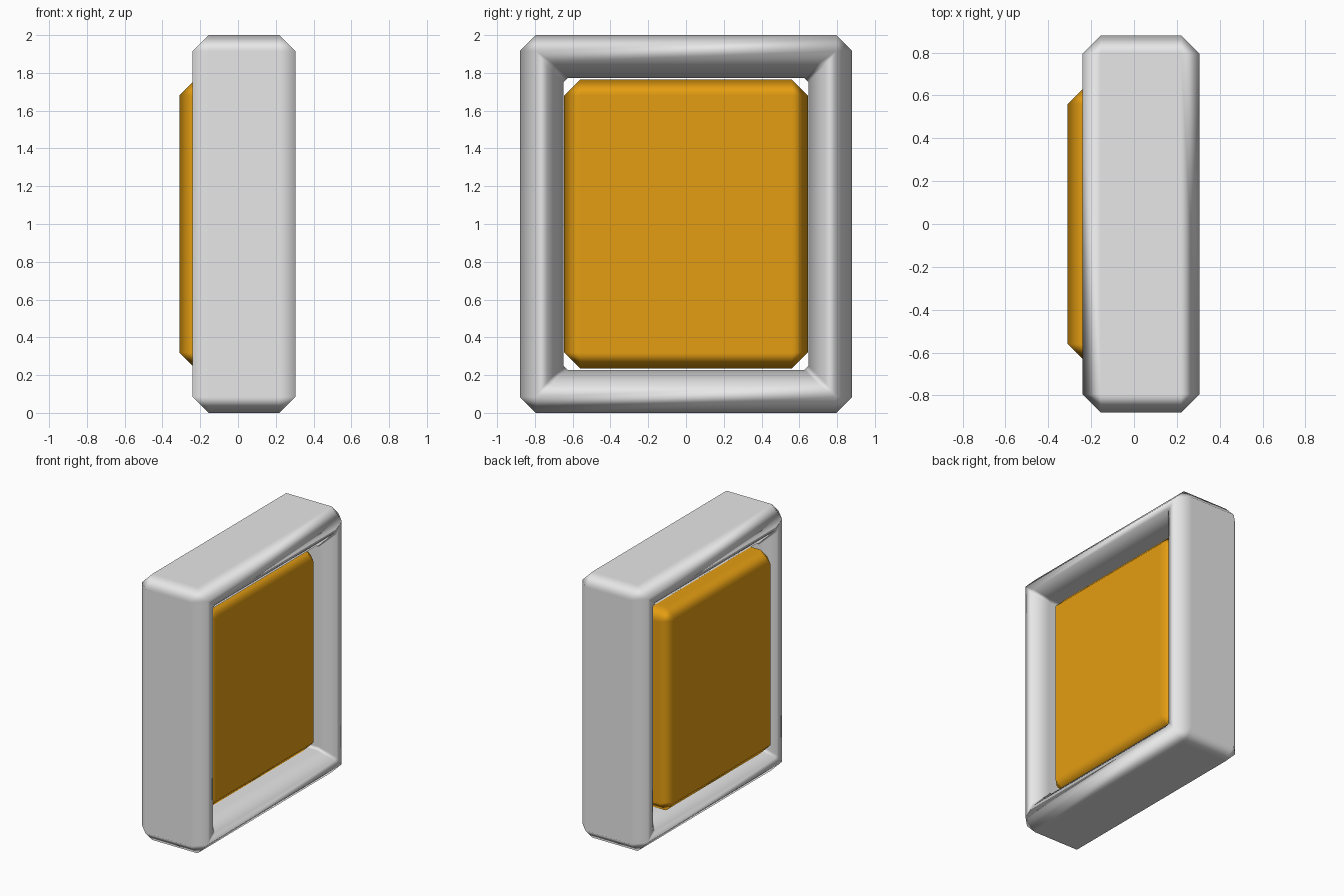
import bpy
import bmesh

default_cube = bpy.data.objects.get("Cube")
if default_cube:
    bpy.data.objects.remove(default_cube, do_unlink=True)

BEVEL = 0.085
THICK = 0.545


def make_material(name, rgb):
    mat = bpy.data.materials.new(name)
    mat.use_nodes = True
    mat.diffuse_color = (*rgb, 1)
    mat.node_tree.nodes["Principled BSDF"].inputs["Base Color"].default_value = (*rgb, 1)
    return mat


def ring(bm, x, half_y, half_z, cut):
    """Rectangle in the YZ plane with its corners cut off, centred on z = 1."""
    points = []
    for sy, sz in ((1, 1), (-1, 1), (-1, -1), (1, -1)):
        pair = [(sy * half_y, sz * (half_z - cut)), (sy * (half_y - cut), sz * half_z)]
        points += pair if sy * sz > 0 else pair[::-1]
    return [bm.verts.new((x, y, 1 + z)) for y, z in points]


def loft(name, sections, closed, mat):
    """Bridge the sections in order; join the ends or cap them."""
    bm = bmesh.new()
    rings = [ring(bm, *s) for s in sections]
    pairs = list(zip(rings, rings[1:]))
    if closed:
        pairs.append((rings[-1], rings[0]))
    else:
        bm.faces.new(rings[0])
        bm.faces.new(rings[-1])
    for a, b in pairs:
        for i in range(len(a)):
            j = (i + 1) % len(a)
            bm.faces.new((a[i], a[j], b[j], b[i]))
    bmesh.ops.remove_doubles(bm, verts=bm.verts, dist=0.0005)
    bmesh.ops.recalc_face_normals(bm, faces=bm.faces)
    for face in bm.faces:
        face.smooth = True
    mesh = bpy.data.meshes.new(name)
    bm.to_mesh(mesh)
    bm.free()
    mesh.materials.append(mat)
    obj = bpy.data.objects.new(name, mesh)
    bpy.context.collection.objects.link(obj)
    # Broad faces stay flat while the bevels blend smoothly
    weighted = obj.modifiers.new("Weighted normals", "WEIGHTED_NORMAL")
    weighted.weight = 100
    return obj


def bevelled_box(x0, half_y, half_z):
    """Four sections of a box with every edge bevelled."""
    x1 = x0 + THICK
    face = (half_y - BEVEL, half_z - BEVEL, 0)
    side = (half_y, half_z, BEVEL)
    return [(x0, *face), (x0 + BEVEL, *side), (x1 - BEVEL, *side), (x1, *face)]


grey = make_material("light grey", (0.8, 0.8, 0.8))
amber = make_material("amber", (0.78, 0.34, 0.006))

# Frame: bevelled outside, then back through the bevelled opening
left, right = -0.24, -0.24 + THICK
hole_y, hole_z, hole_cut = 0.648, 0.772, 0.022
lip = (hole_y + BEVEL, hole_z + BEVEL, hole_cut)
wall = (hole_y, hole_z, hole_cut)
opening = [(right, *lip), (right - BEVEL, *wall), (left + BEVEL, *wall), (left, *lip)]
loft("frame", bevelled_box(left, 0.88, 1.0) + opening, True, grey)

# Panel sitting in the opening and standing proud on one side
loft("panel", bevelled_box(-0.31, 0.645, 0.766), False, amber)
